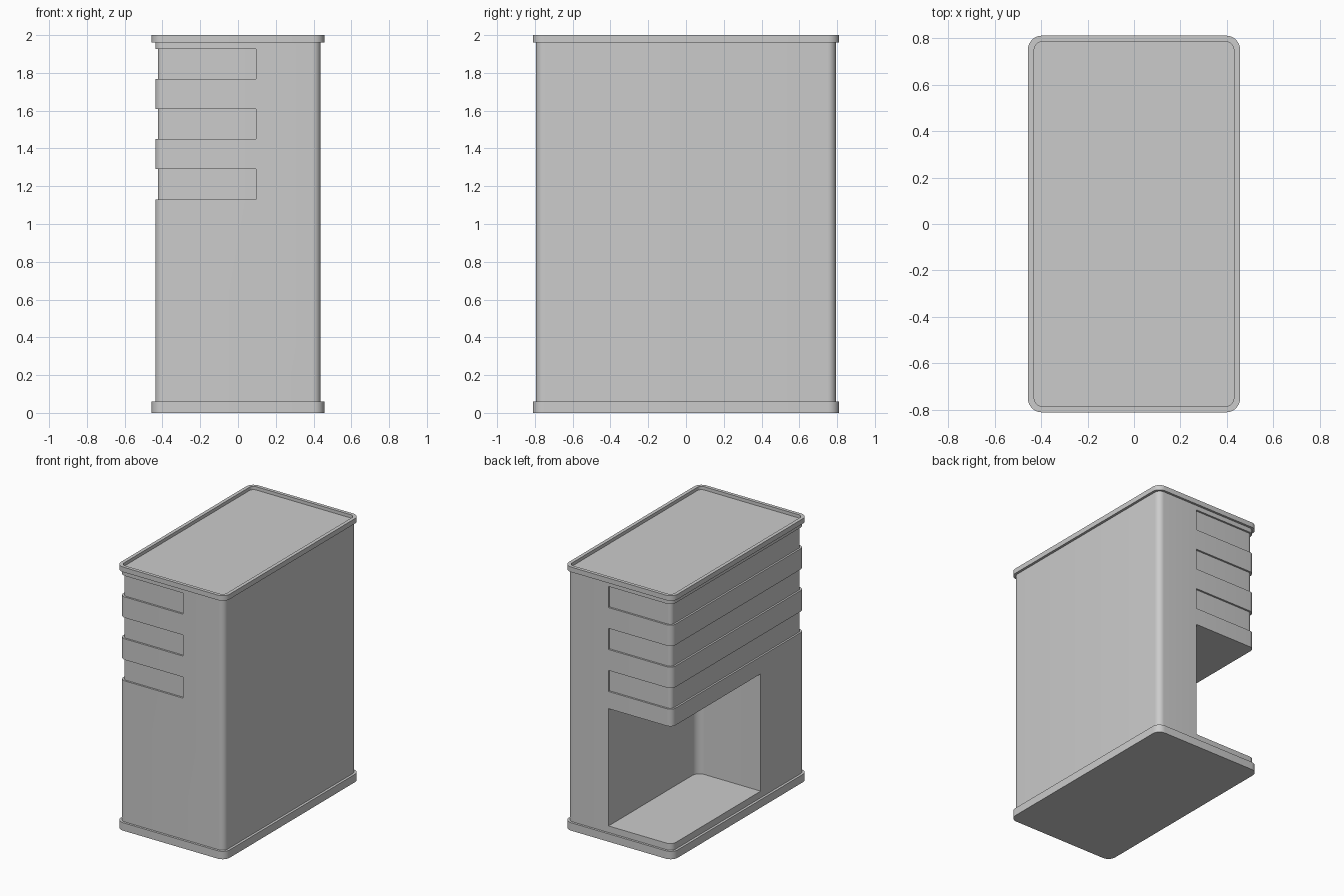
import bpy, bmesh
from math import cos, sin, pi

if "Cube" in bpy.data.objects:
    bpy.data.objects.remove(bpy.data.objects["Cube"])


def rounded_rect(hx, hy, r, seg=8):
    """Counter-clockwise outline of a rounded rectangle centred on the origin."""
    pts = []
    for i, (sx, sy) in enumerate([(1, 1), (-1, 1), (-1, -1), (1, -1)]):
        for k in range(seg + 1):
            a = (i + k / seg) * pi / 2
            pts.append((sx * (hx - r) + r * cos(a), sy * (hy - r) + r * sin(a)))
    return pts


def loft(bm, rings):
    """Closed solid through a stack of (outline, z) rings."""
    loops = [[bm.verts.new((x, y, z)) for x, y in pts] for pts, z in rings]
    n = len(loops[0])
    for lo, hi in zip(loops, loops[1:]):
        for i in range(n):
            j = (i + 1) % n
            bm.faces.new((lo[i], lo[j], hi[j], hi[i]))
    bm.faces.new(loops[0][::-1])
    bm.faces.new(loops[-1])


def solid(name, *stacks):
    bm = bmesh.new()
    for rings in stacks:
        loft(bm, rings)
    bmesh.ops.recalc_face_normals(bm, faces=bm.faces)
    me = bpy.data.meshes.new(name)
    bm.to_mesh(me)
    bm.free()
    ob = bpy.data.objects.new(name, me)
    bpy.context.collection.objects.link(ob)
    return ob


def activate(ob):
    bpy.ops.object.select_all(action='DESELECT')
    ob.select_set(True)
    bpy.context.view_layer.objects.active = ob


def cut(ob, cutter):
    activate(ob)
    mod = ob.modifiers.new("cut", 'BOOLEAN')
    mod.operation = 'DIFFERENCE'
    mod.solver = 'EXACT'
    mod.object = cutter
    bpy.ops.object.modifier_apply(modifier=mod.name)
    bpy.data.objects.remove(cutter)


CUT_X = 0.094                                   # where slots and opening end
cap = rounded_rect(0.457, 0.811, 0.06)
inner = rounded_rect(0.43, 0.785, 0.035)

# Base plate
base = solid("base_plate", [(cap, 0), (cap, 0.06)])

# Top tray with raised rim
top = solid("top_tray", [(cap, 1.962), (cap, 2.0), (inner, 2.0), (inner, 1.975)])

# Main body
wall = rounded_rect(0.438, 0.794, 0.045)
body = solid("body", [(wall, 0.06), (wall, 1.962)])

# Three shallow grooves wrapping the front, left and back
inset = rounded_rect(0.424, 0.78, 0.032)
left_half = [p for p in inset if p[0] < 0]
groove = ([(CUT_X, 0.78)] + left_half + [(CUT_X, -0.78)]
          + [(CUT_X, -1), (-1, -1), (-1, 1), (CUT_X, 1)])
cut(body, solid("groove_cutter", *[
    [(groove, z), (groove, z + 0.16)] for z in (1.13, 1.449, 1.767)]))

# Open bay at the back left corner, rounded on its inner corner
R, Y0 = 0.06, -0.27
bay = [(-1, 1.2), (-1, Y0)]
bay += [(CUT_X - R + R * sin(k * pi / 16), Y0 + R - R * cos(k * pi / 16)) for k in range(9)]
bay += [(CUT_X, 1.2)]
cut(body, solid("bay_cutter", [(bay, 0.11), (bay, 1.0)]))

for ob in (base, top, body):
    activate(ob)
    bpy.ops.object.shade_smooth_by_angle(angle=pi / 6)
